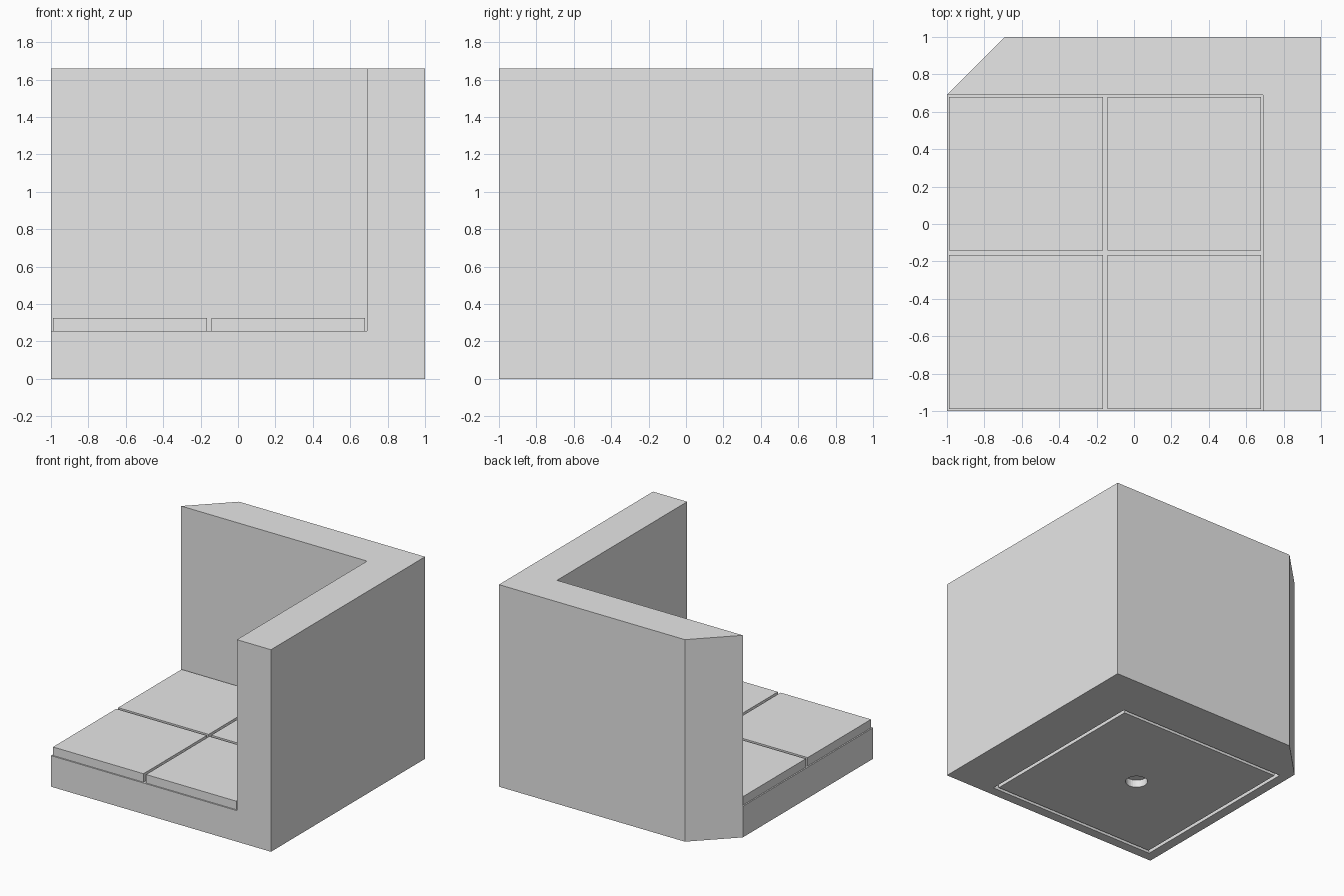
import bpy
import bmesh
from mathutils import Matrix, Vector

if "Cube" in bpy.data.objects:
    bpy.data.objects.remove(bpy.data.objects["Cube"])

# Key dimensions
HALF = 1.0
INNER = 0.69            # inside face of both walls
FLOOR_Z = 0.255         # top of the base slab
WALL_Z = 1.66
MID = (INNER - HALF) / 2    # centre of the open floor area
TILE, GAP, TILE_Z = 0.822, 0.024, 0.325
RECESS = 0.06           # depth of the underside cuts
BELOW = -0.02           # cutters start just under the base

stone = bpy.data.materials.new("plain_grey")
stone.use_nodes = True
stone.diffuse_color = (0.8, 0.8, 0.8, 1)
stone.node_tree.nodes["Principled BSDF"].inputs["Base Color"].default_value = (0.8, 0.8, 0.8, 1)


def make_object(name, bm):
    bmesh.ops.recalc_face_normals(bm, faces=bm.faces)
    mesh = bpy.data.meshes.new(name)
    bm.to_mesh(mesh)
    bm.free()
    mesh.materials.append(stone)
    obj = bpy.data.objects.new(name, mesh)
    bpy.context.collection.objects.link(obj)
    return obj


def raise_faces(bm, faces, height):
    """Extrude faces upward and return the new top faces."""
    new = bmesh.ops.extrude_face_region(bm, geom=faces)["geom"]
    verts = [g for g in new if isinstance(g, bmesh.types.BMVert)]
    bmesh.ops.translate(bm, verts=verts, vec=(0, 0, height))
    return [g for g in new if isinstance(g, bmesh.types.BMFace)]


def cut(target, cutter):
    cutter.hide_render = True
    cutter.display_type = 'WIRE'
    cutter.hide_set(True)
    mod = target.modifiers.new(cutter.name, 'BOOLEAN')
    mod.operation = 'DIFFERENCE'
    mod.solver = 'EXACT'
    mod.object = cutter


# Base slab and L-shaped walls in one solid, with one bevelled corner
bm = bmesh.new()
outline = {
    "front_left": (-HALF, -HALF), "wall_start": (INNER, -HALF),
    "front_right": (HALF, -HALF), "back_right": (HALF, HALF),
    "bevel_back": (-INNER, HALF), "bevel_side": (-HALF, INNER),
    "inside": (INNER, INNER),
}
v = {key: bm.verts.new((x, y, 0)) for key, (x, y) in outline.items()}
floor = bm.faces.new([v[k] for k in ("front_left", "wall_start", "inside", "bevel_side")])
walls = bm.faces.new([v[k] for k in ("wall_start", "front_right", "back_right",
                                     "bevel_back", "bevel_side", "inside")])
tops = raise_faces(bm, [floor, walls], FLOOR_Z)
wall_top = max(tops, key=lambda f: len(f.verts))
raise_faces(bm, [wall_top], WALL_Z - FLOOR_Z)
bmesh.ops.recalc_face_normals(bm, faces=bm.faces)
bmesh.ops.dissolve_limit(bm, angle_limit=0.01, verts=bm.verts, edges=bm.edges)
body = make_object("corner_walls_and_base", bm)

# Square groove in the underside
bm = bmesh.new()
bmesh.ops.create_grid(bm, x_segments=1, y_segments=1, size=0.765,
                      matrix=Matrix.Translation((MID, MID, BELOW)))
centre = bm.faces[:]
ring = bmesh.ops.inset_region(bm, faces=centre, thickness=0.04, use_boundary=True)["faces"]
bmesh.ops.delete(bm, geom=centre, context='FACES_ONLY')
raise_faces(bm, ring, RECESS - BELOW)
cut(body, make_object("groove_cutter", bm))

# Round socket in the middle of the underside
bm = bmesh.new()
bmesh.ops.create_cone(bm, cap_ends=True, segments=32, radius1=0.083, radius2=0.083,
                      depth=RECESS - BELOW,
                      matrix=Matrix.Translation((MID, MID, (RECESS + BELOW) / 2)))
cut(body, make_object("socket_cutter", bm))

# Four floor tiles
step = (TILE + GAP) / 2
for side, sx in (("left", 1), ("right", -1)):
    for row, sy in (("front", -1), ("back", 1)):
        bm = bmesh.new()
        place = Vector((MID + sx * step, MID + sy * step, (FLOOR_Z + TILE_Z) / 2))
        bmesh.ops.create_cube(bm, size=1, matrix=Matrix.Translation(place)
                              @ Matrix.Diagonal((TILE, TILE, TILE_Z - FLOOR_Z, 1)))
        make_object(f"floor_tile_{row}_{side}", bm)
